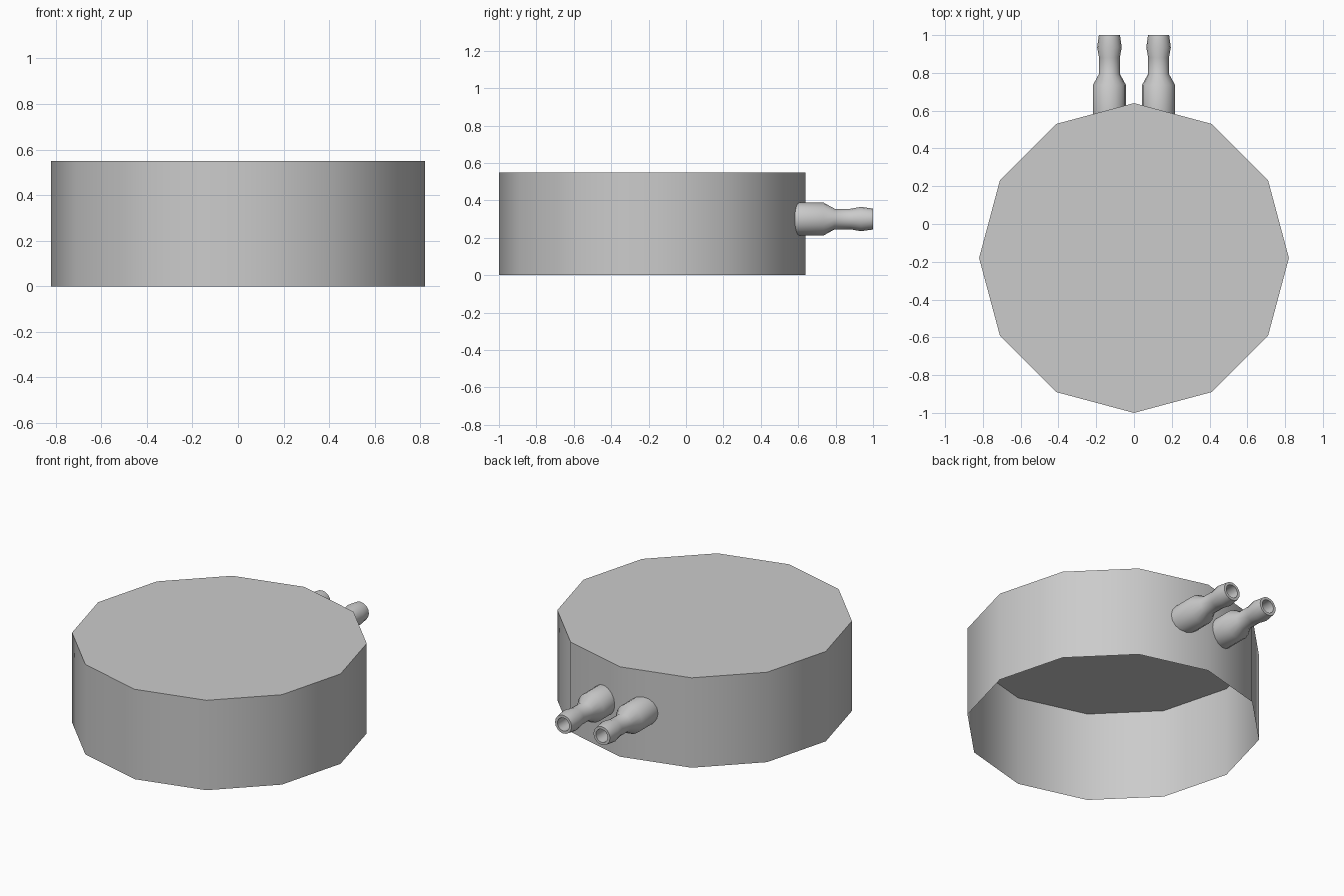
import bpy, bmesh, math

cube = bpy.data.objects.get("Cube")
if cube:
    bpy.data.objects.remove(cube, do_unlink=True)

grey = bpy.data.materials.new("light_grey")
grey.use_nodes = True
colour = (0.6, 0.6, 0.6, 1)
grey.diffuse_color = colour
grey.node_tree.nodes["Principled BSDF"].inputs["Base Color"].default_value = colour

RADIUS, HEIGHT, CENTRE_Y, SIDES = 0.82, 0.55, -0.18, 12
WALL_SLOPE = math.tan(math.radians(15))


def finish(bm, name):
    mesh = bpy.data.meshes.new(name)
    bm.to_mesh(mesh)
    bm.free()
    mesh.materials.append(grey)
    obj = bpy.data.objects.new(name, mesh)
    bpy.context.collection.objects.link(obj)
    bpy.ops.object.select_all(action="DESELECT")
    obj.select_set(True)
    bpy.context.view_layer.objects.active = obj
    bpy.ops.object.shade_smooth_by_angle(angle=math.radians(40))
    return obj


def add_housing():
    # Thin twelve-sided drum, closed on top and open underneath
    bm = bmesh.new()
    bmesh.ops.create_cone(bm, cap_ends=True, segments=SIDES, radius1=RADIUS,
                          radius2=RADIUS, depth=HEIGHT)
    bmesh.ops.translate(bm, verts=bm.verts, vec=(0, CENTRE_Y, HEIGHT / 2))
    bottom = [f for f in bm.faces if f.normal.z < -0.9]
    bmesh.ops.delete(bm, geom=bottom, context="FACES_ONLY")
    finish(bm, "housing")


def add_nozzle(name, x, z=0.3, sides=16):
    # Stepped hose barb with a bored tip: (y, radius) from root to bore floor
    profile = [(0.58, 0.088), (0.735, 0.088), (0.795, 0.055), (0.88, 0.055),
               (0.935, 0.065), (1.0, 0.056), (1.0, 0.04), (0.68, 0.04)]
    bm = bmesh.new()
    rings = []
    for y, r in profile:
        ring = []
        for i in range(sides):
            a = math.tau * i / sides
            ring.append(bm.verts.new((x + r * math.cos(a), y, z + r * math.sin(a))))
        rings.append(ring)
    # Root ring follows the slanted drum wall
    for v in rings[0]:
        v.co.y = CENTRE_Y + RADIUS - WALL_SLOPE * abs(v.co.x)
    for a, b in zip(rings, rings[1:]):
        for i in range(sides):
            j = (i + 1) % sides
            bm.faces.new((a[i], a[j], b[j], b[i]))
    bm.faces.new(rings[-1])
    bmesh.ops.recalc_face_normals(bm, faces=bm.faces)
    finish(bm, name)


add_housing()
add_nozzle("left_nozzle", 0.13)
add_nozzle("right_nozzle", -0.13)
